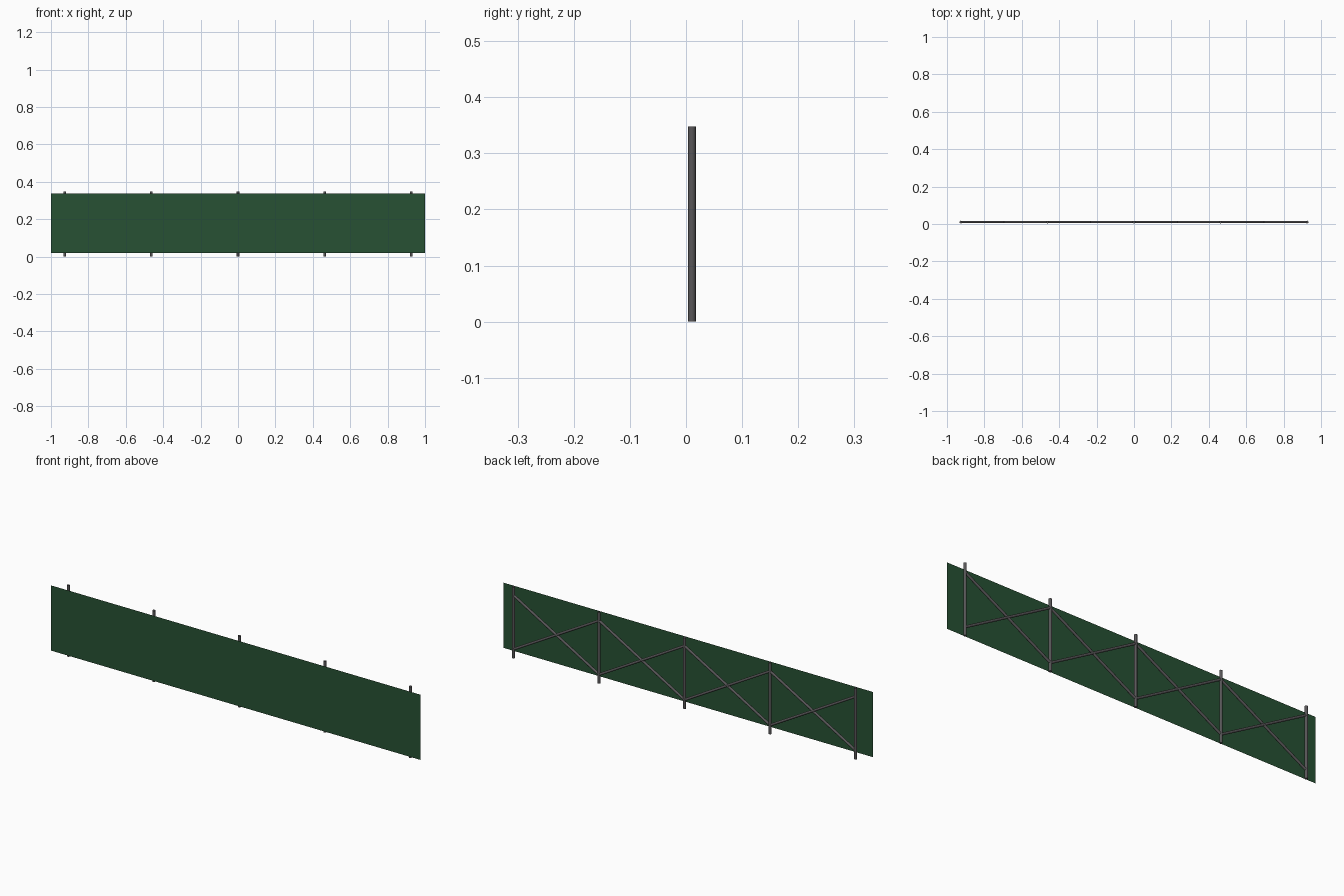
import bpy
from mathutils import Vector

if "Cube" in bpy.data.objects:
    bpy.data.objects.remove(bpy.data.objects["Cube"])


def material(name, color):
    m = bpy.data.materials.new(name)
    m.diffuse_color = (*color, 1)
    m.use_nodes = True
    m.node_tree.nodes["Principled BSDF"].inputs["Base Color"].default_value = m.diffuse_color
    return m


GREEN = material("dark green cloth", (0.020, 0.083, 0.033))
GREY = material("dark grey metal", (0.098, 0.094, 0.098))

POLE_Y = 0.0105
POLE_R = 0.007
HEIGHT = 0.348
POLE_X = [-0.926 + 0.463 * i for i in range(5)]


def rod(name, start, end, radius):
    a, b = Vector(start), Vector(end)
    d = b - a
    bpy.ops.mesh.primitive_cylinder_add(vertices=16, radius=radius, depth=d.length,
                                        location=(a + b) / 2,
                                        rotation=d.to_track_quat('Z', 'Y').to_euler())
    ob = bpy.context.object
    ob.name = name
    ob.data.materials.append(GREY)
    bpy.ops.object.shade_smooth_by_angle()
    return ob


# Cloth panel: a single thin sheet in front of the frame
y = -(POLE_Y + POLE_R)
z0, z1 = 0.018, 0.337
mesh = bpy.data.meshes.new("cloth_panel")
mesh.from_pydata([(-1, y, z0), (1, y, z0), (1, y, z1), (-1, y, z1)], [], [(0, 1, 2, 3)])
mesh.materials.append(GREEN)
panel = bpy.data.objects.new("cloth_panel", mesh)
bpy.context.collection.objects.link(panel)

# Upright poles
for i, x in enumerate(POLE_X):
    rod(f"upright_pole_{i + 1}", (x, POLE_Y, 0), (x, POLE_Y, HEIGHT), POLE_R)

# Crossed braces between neighbouring poles
low, high = 0.042, HEIGHT - 0.042
for i, (xa, xb) in enumerate(zip(POLE_X, POLE_X[1:])):
    rod(f"rising_brace_{i + 1}", (xa, POLE_Y, low), (xb, POLE_Y, high), 0.006)
    rod(f"falling_brace_{i + 1}", (xa, POLE_Y, high), (xb, POLE_Y, low), 0.006)
